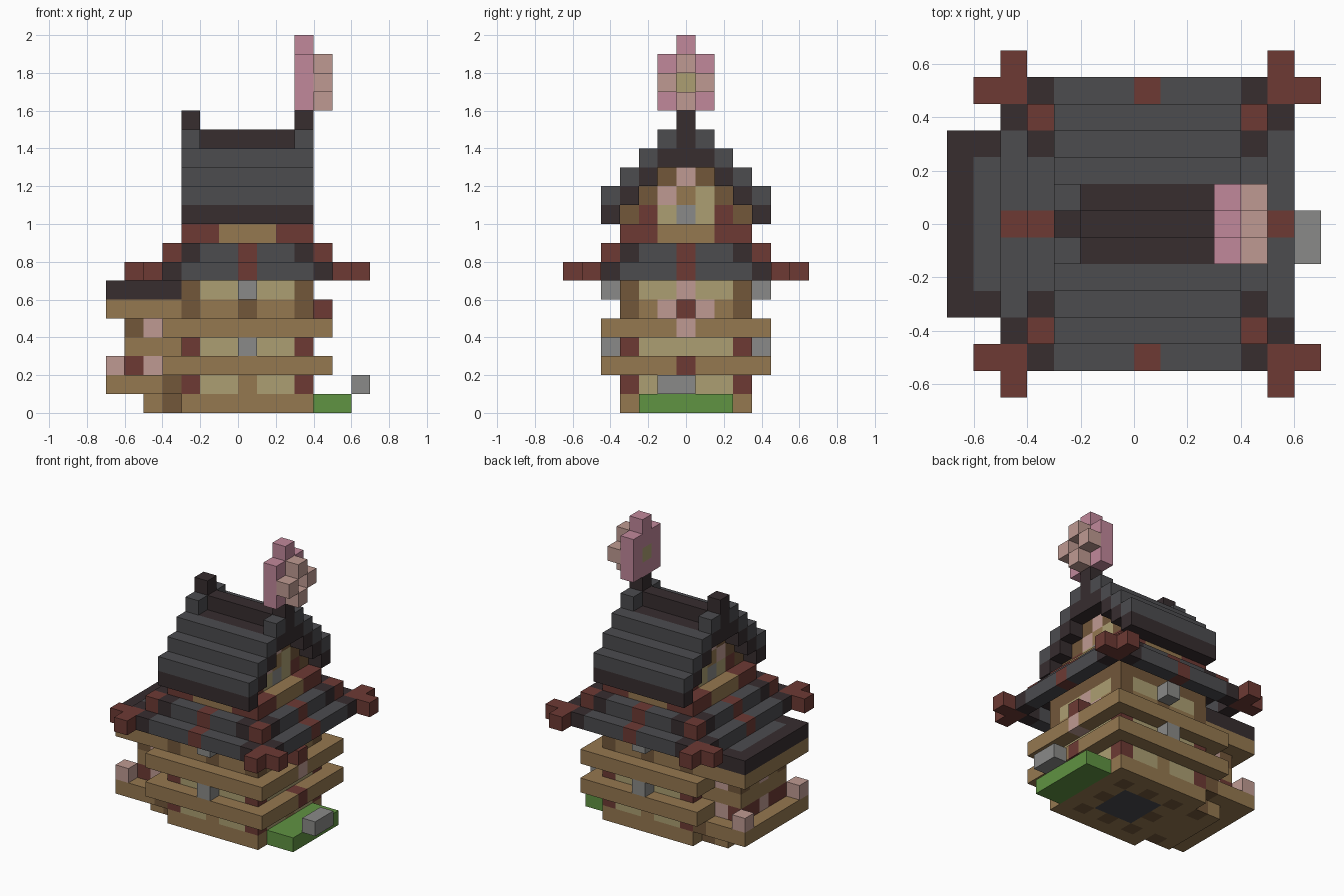
import bpy
from mathutils import Vector

cube = bpy.data.objects.get("Cube")
if cube:
    bpy.data.objects.remove(cube)

UNIT = 0.1
COLOURS = {
    "o": ("oak wood", "957850"), "b": ("brown wood", "72573A"),
    "m": ("red brown wood", "6D3A34"), "p": ("pale plaster", "AC9F72"),
    "s": ("grey stone", "8A8A88"), "g": ("grass green", "609342"),
    "d": ("dark slate", "372D2F"), "r": ("roof slate", "4C4C4F"),
    "i": ("pale pink", "BF9A92"), "f": ("blossom pink", "C1889B"),
}


def linear(hex_pair):
    c = int(hex_pair, 16) / 255
    return ((c + 0.055) / 1.055) ** 2.4


materials = {}
for key, (name, code) in COLOURS.items():
    mat = bpy.data.materials.new(name)
    rgba = [linear(code[k:k + 2]) for k in (0, 2, 4)] + [1]
    mat.use_nodes = True
    mat.diffuse_color = rgba
    bsdf = next(n for n in mat.node_tree.nodes if n.type == "BSDF_PRINCIPLED")
    bsdf.inputs["Base Color"].default_value = rgba
    bsdf.inputs["Roughness"].default_value = 0.9
    materials[key] = mat

cells = {}  # grid position -> (part, colour key)


def box(part, key, xs, ys, zs):
    """Fill a block of cells; each range is inclusive."""
    for x in range(xs[0], xs[1] + 1):
        for y in range(ys[0], ys[1] + 1):
            for z in range(zs[0], zs[1] + 1):
                cells[x, y, z] = (part, key)


def put(part, key, x, y, z):
    cells[x, y, z] = (part, key)


def ring(part, z, r, front, side=None):
    """Square ring of cells coloured by a pattern for front/back and sides."""
    for s in (-r, r):
        for k, key in enumerate(side or front):
            put(part, key, s, k - r, z)
    for s in (-r, r):
        for k, key in enumerate(front):
            put(part, key, k - r, s, z)


SIDES = (-1, 1)

# House walls, bottom to top
box("walls", "o", (-3, 3), (-3, 3), (0, 9))
ring("walls", 1, 3, "mppoppm")
ring("walls", 3, 3, "mppoppm", "mpppppm")
ring("walls", 5, 3, "booboob", "boimiob")
ring("walls", 6, 3, "bpppppb", "bppippb")
ring("walls", 7, 3, "bbbbbbb")
ring("walls", 9, 3, "mmooomm")

# Floor underside
for x in (-2, 2):
    for y in (-2, 0, 2):
        put("walls", "b", x, y, 0)
        put("walls", "b", y, x, 0)
box("walls", "r", (-1, 1), (-1, 1), (0, 0))

# Timber beams around the walls, with coloured pegs at the sides
for z, peg in ((2, "m"), (4, "i")):
    ring("beams", z, 4, "o" * 9, "oooo" + peg + "oooo")
put("door_peg", "m", 4, 0, 5)

# Stone lamps on the front and back
for s in SIDES:
    for z in (3, 6):
        put("stone_lamps", "s", 0, 4 * s, z)

# Side bay: foot, sills, windows
box("bay", "o", (-5, -4), (-2, 2), (0, 0))
box("bay", "o", (-7, -4), (-3, 3), (1, 1))
box("bay", "o", (-6, -4), (-2, 2), (2, 4))
box("bay", "o", (-7, -4), (-3, 3), (5, 5))
for s in SIDES:
    put("bay", "b", -4, 2 * s, 0)
    put("bay", "b", -4, 3 * s, 1)
    put("bay", "i", -7, 3 * s, 2)
    put("bay", "m", -6, 2 * s, 2)
    put("bay", "m", -6, s, 2)
    put("bay", "b", -6, 2 * s, 4)
    for z in (2, 4):
        put("bay", "i", -5, 2 * s, z)
        put("bay", "i", -6, 0, z)

# Bay roof
box("bay_roof", "d", (-7, -4), (-3, 3), (6, 6))
box("bay_roof", "r", (-6, -4), (-2, 2), (6, 6))

# Lower eaves with crossed corner ends
ring("lower_eaves", 7, 5, "mdrrrmrrrdm")
ring("lower_eaves", 8, 4, "mdrrmrrdm")
for sx in SIDES:
    for sy in SIDES:
        put("eave_ends", "m", 6 * sx, 5 * sy, 7)
        put("eave_ends", "m", 5 * sx, 6 * sy, 7)

# Gable walls, set back under the upper roof
for z, row in enumerate(("bmpspmb", "biopb", "bib"), 10):
    for k, key in enumerate(row):
        y = k - len(row) // 2
        box("gables", key, (-2, 2), (y, y), (z, z))

# Stepped upper roof: slate over a dark lining
ALONG = (-3, 3)
for s in SIDES:
    for step in range(3):
        y, z = (4 - step) * s, 10 + step
        box("upper_roof", "d", ALONG, (y, y), (z, z))
        box("upper_roof", "r", ALONG, (y, y), (z + 1, z + 1))
box("upper_roof", "d", ALONG, (-1, 1), (13, 13))
box("ridge", "d", ALONG, (0, 0), (14, 14))
for x in ALONG:
    for s in SIDES:
        put("ridge", "r", x, s, 14)
    put("ridge", "d", x, 0, 15)

# Blossom on the ridge end
box("blossom", "f", (3, 3), (-1, 1), (16, 18))
put("blossom", "f", 3, 0, 19)
put("blossom", "p", 3, 0, 17)
for s in SIDES:
    put("blossom", "i", 4, s, 17)
    put("blossom", "i", 4, 0, 17 + s)

# Lawn and stepping stone
box("lawn", "g", (4, 5), (-2, 2), (0, 0))
box("stepping_stone", "s", (6, 6), (-1, 0), (1, 1))


def build(part):
    """Make one mesh from the exposed faces of a part's cells."""
    own = {c: key for c, (p, key) in cells.items() if p == part}
    keys = sorted(set(own.values()))
    verts, faces, slots = {}, [], []
    for cell, key in own.items():
        for axis in range(3):
            for s in SIDES:
                step = [0, 0, 0]
                step[axis] = s
                if tuple(c + d for c, d in zip(cell, step)) in cells:
                    continue
                u, v = (axis + 1) % 3, (axis + 2) % 3
                face = []
                for a, b in ((0, 0), (1, 0), (1, 1), (0, 1))[::s]:
                    corner = list(cell)
                    corner[axis] += s > 0
                    corner[u] += a
                    corner[v] += b
                    face.append(verts.setdefault(tuple(corner), len(verts)))
                faces.append(face)
                slots.append(keys.index(key))
    offset = Vector((0, -0.5, 0))
    mesh = bpy.data.meshes.new(part)
    mesh.from_pydata([(Vector(c) + offset) * UNIT for c in verts], [], faces)
    for key in keys:
        mesh.materials.append(materials[key])
    for poly, slot in zip(mesh.polygons, slots):
        poly.material_index = slot
    bpy.context.collection.objects.link(bpy.data.objects.new(part, mesh))


for part in dict.fromkeys(p for p, _ in cells.values()):
    build(part)
